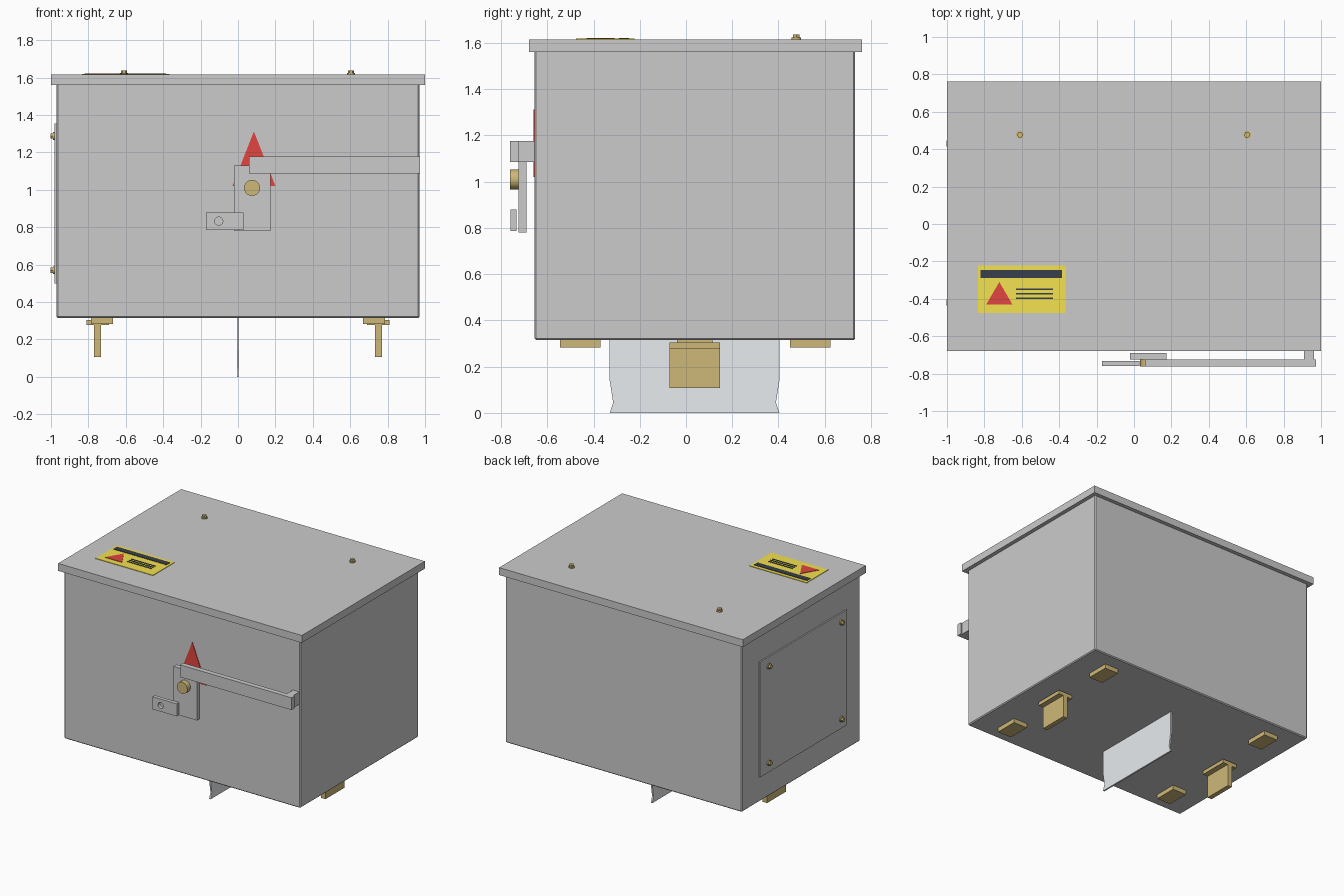
import bpy, bmesh, math
from mathutils import Matrix

if "Cube" in bpy.data.objects:
    bpy.data.objects.remove(bpy.data.objects["Cube"])


def material(name, rgb):
    m = bpy.data.materials.new(name)
    m.diffuse_color = (*rgb, 1)
    m.use_nodes = True
    m.node_tree.nodes["Principled BSDF"].inputs["Base Color"].default_value = m.diffuse_color
    return m


BRASS = material("brass", (0.62, 0.48, 0.19))
YELLOW = material("label_yellow", (0.9, 0.76, 0.08))
RED = material("warning_red", (0.75, 0.06, 0.05))
DARK = material("print_dark", (0.04, 0.05, 0.07))
PALE = material("pale_sheet", (0.8, 0.84, 0.86))


def finish(name, bm, mat=None, bevel=0):
    bmesh.ops.recalc_face_normals(bm, faces=bm.faces)
    mesh = bpy.data.meshes.new(name)
    bm.to_mesh(mesh)
    bm.free()
    ob = bpy.data.objects.new(name, mesh)
    bpy.context.collection.objects.link(ob)
    if mat:
        mesh.materials.append(mat)
    if bevel:
        mod = ob.modifiers.new("bevel", 'BEVEL')
        mod.width, mod.segments = bevel, 1
    return ob


def box(name, x, y, z, mat=None, bevel=0):
    bm = bmesh.new()
    bmesh.ops.create_cube(bm, size=1)
    for v in bm.verts:
        v.co = [(lo + hi) / 2 + c * (hi - lo) for c, (lo, hi) in zip(v.co, (x, y, z))]
    return finish(name, bm, mat, bevel)


def prism(name, points, axis, lo, hi, mat=None):
    """Extrude a 2D outline along an axis (0 = x, 1 = y, 2 = z)."""
    bm = bmesh.new()
    rings = []
    for d in (lo, hi):
        ring = []
        for p in points:
            co = list(p)
            co.insert(axis, d)
            ring.append(bm.verts.new(co))
        rings.append(ring)
        bm.faces.new(ring)
    n = len(points)
    for i in range(n):
        j = (i + 1) % n
        bm.faces.new((rings[0][i], rings[0][j], rings[1][j], rings[1][i]))
    return finish(name, bm, mat)


def disc(name, centre, r, axis, lo, hi, sides, mat=None):
    pts = [(centre[0] + r * math.cos(2 * math.pi * i / sides),
            centre[1] + r * math.sin(2 * math.pi * i / sides)) for i in range(sides)]
    ob = prism(name, pts, axis, lo, hi, mat)
    if sides > 8:
        for p in ob.data.polygons:
            p.use_smooth = len(p.vertices) == 4
    return ob


def screw(name, centre, axis, base, out):
    """Washer with a hexagonal head on top."""
    a, b, c = base, base + out * 0.008, base + out * 0.022
    disc(name + "_washer", centre, 0.021, axis, a, b, 16, BRASS)
    disc(name + "_head", centre, 0.016, axis, b, c, 6, BRASS)


# Enclosure and overhanging lid
box("enclosure_body", (-0.97, 0.97), (-0.655, 0.732), (0.315, 1.57), bevel=0.007)
box("lid", (-1, 1), (-0.68, 0.762), (1.56, 1.615))
for i, x in enumerate((-0.61, 0.605)):
    screw(f"lid_screw_{i}", (x, 0.477), 2, 1.615, 1)

# Warning label on the lid
box("label", (-0.835, -0.365), (-0.475, -0.222), (1.614, 1.619), YELLOW)
box("label_heading_bar", (-0.82, -0.384), (-0.29, -0.247), (1.616, 1.622), DARK)
prism("label_triangle", [(-0.79, -0.43), (-0.65, -0.43), (-0.72, -0.31)], 2, 1.616, 1.622, RED)
for i, y in enumerate((-0.35, -0.373, -0.396)):
    box(f"label_line_{i}", (-0.63, -0.432), (y - 0.004, y + 0.004), (1.616, 1.622), DARK)

# Access panel on the left side
box("side_panel", (-0.98, -0.965), (-0.49, 0.53), (0.5, 1.355))
for i, y in enumerate((-0.42, 0.43)):
    for j, z in enumerate((0.57, 1.287)):
        screw(f"panel_screw_{i}{j}", (y, z), 0, -0.98, -1)

# Front switch: warning triangle, backing plate, pivot and lever
prism("front_triangle", [(-0.03, 1.02), (0.2, 1.02), (0.085, 1.312)], 1, -0.659, -0.65, RED)
box("switch_plate", (-0.022, 0.173), (-0.725, -0.69), (0.78, 1.13))
disc("pivot_bolt", (0.075, 1.01), 0.043, 1, -0.762, -0.72, 24, BRASS)
box("lever_bar", (0.06, 0.973), (-0.762, -0.725), (1.086, 1.177))
box("lever_stop", (0.91, 0.962), (-0.728, -0.652), (1.086, 1.177))

# Padlock tab with a round hole
tab = box("lock_tab", (-0.17, 0.03), (-0.76, -0.733), (0.786, 0.879))
cutter = disc("tab_hole_cutter", (-0.103, 0.832), 0.022, 1, -0.8, -0.7, 20)
cutter.hide_render = True
cutter.hide_set(True)
hole = tab.modifiers.new("hole", 'BOOLEAN')
hole.object, hole.solver = cutter, 'EXACT'

# Central sheet below, waisted and flared at the bottom edge
half = [(0.367, 0.32), (0.367, 0.14), (0.352, 0.045), (0.367, 0)]
outline = [(0.037 + y, z) for y, z in half] + [(0.037 - y, z) for y, z in reversed(half)]
prism("divider_sheet", outline, 0, -0.006, 0.006, PALE)

# Contact blades and corner pads under the floor, one set per side
for side, s in (("left", -1), ("right", 1)):
    def span(a, b):
        return tuple(sorted((s * a, s * b)))
    box(f"contact_flange_{side}", span(0.69, 0.81), (-0.072, 0.148), (0.277, 0.305), BRASS)
    box(f"contact_mount_{side}", span(0.72, 0.78), (-0.04, 0.115), (0.3, 0.32), BRASS)
    box(f"contact_blade_{side}", span(0.733, 0.769), (-0.072, 0.148), (0.107, 0.29), BRASS)
    for end, y in (("front", -0.457), ("back", 0.537)):
        box(f"pad_{side}_{end}", span(0.668, 0.785), (y - 0.087, y + 0.087), (0.282, 0.318), BRASS)
